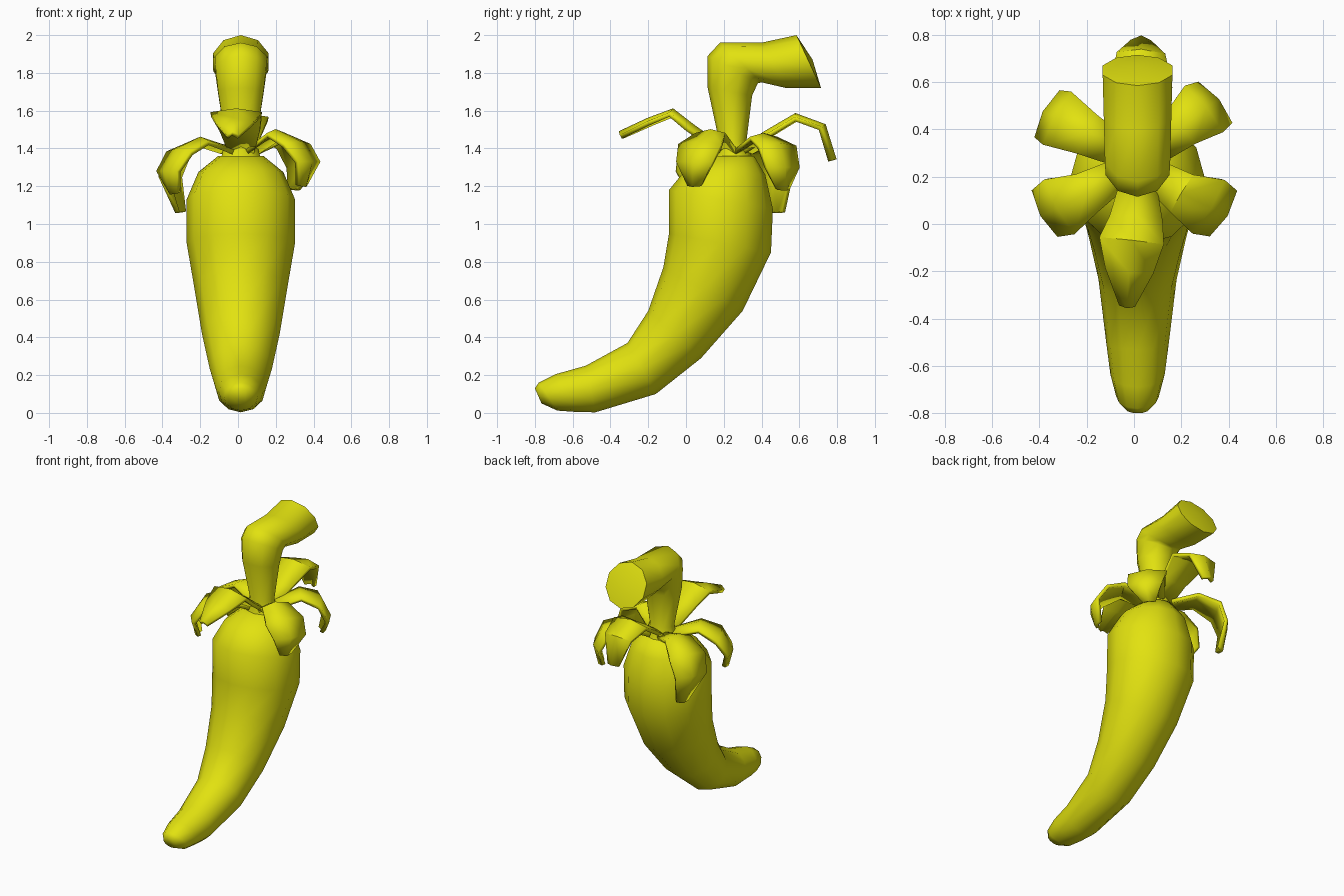
import bpy, bmesh, math
from mathutils import Vector

yellow = bpy.data.materials.new("pepper yellow")
yellow.diffuse_color = (0.76, 0.76, 0.005, 1)
CX = 0.015


def finish(name, bm, angle):
    bmesh.ops.recalc_face_normals(bm, faces=bm.faces)
    me = bpy.data.meshes.new(name)
    bm.to_mesh(me)
    bm.free()
    me.materials.append(yellow)
    ob = bpy.data.objects.new(name, me)
    bpy.context.collection.objects.link(ob)
    bpy.ops.object.select_all(action='DESELECT')
    ob.select_set(True)
    bpy.context.view_layer.objects.active = ob
    bpy.ops.object.shade_smooth_by_angle(angle=math.radians(angle))
    return ob


def tube(name, rings, sides, end=None):
    """Loft elliptical rings: front y, z, back y, z, half width in x."""
    bm = bmesh.new()
    loops = []
    for fy, fz, by, bz, rx in rings:
        front, back = Vector((CX, fy, fz)), Vector((CX, by, bz))
        mid, half = (front + back) / 2, (front - back) / 2
        loops.append([bm.verts.new(mid + half * math.cos(t) + Vector((rx * math.sin(t), 0, 0)))
                      for t in (math.tau * i / sides for i in range(sides))])
    for a, b in zip(loops, loops[1:]):
        for i in range(sides):
            j = (i + 1) % sides
            bm.faces.new((a[i], a[j], b[j], b[i]))
    bm.faces.new(loops[0])
    if end:
        tip = bm.verts.new(end)
        for i in range(sides):
            bm.faces.new((loops[-1][i], loops[-1][(i + 1) % sides], tip))
    else:
        bm.faces.new(loops[-1])
    return finish(name, bm, 60)


def leaf(name, path, widths):
    """Curled sepal: a slightly arched strip along a path, then thickened."""
    bm = bmesh.new()
    pts = [Vector(p) for p in path]
    out = pts[2] - pts[0]
    side = Vector((-out.y, out.x, 0)).normalized()
    rows = []
    for i, (p, w) in enumerate(zip(pts, widths)):
        t = pts[min(i + 1, len(pts) - 1)] - pts[max(i - 1, 0)]
        up = t.cross(side).normalized()
        if i < 2 and up.z < 0:
            up = -up
        rows.append([bm.verts.new(p + side * w * s - up * 0.02 * abs(s)) for s in (-1, 0, 1)])
    for a, b in zip(rows, rows[1:]):
        for k in range(2):
            bm.faces.new((a[k], a[k + 1], b[k + 1], b[k]))
    ob = finish(name, bm, 50)
    mod = ob.modifiers.new("thickness", 'SOLIDIFY')
    mod.thickness = 0.025
    mod.offset = 0


# Curved fruit, from tip to shoulder
tube("fruit", [
    (-0.80, 0.13, -0.765, 0.05, 0.05),
    (-0.78, 0.16, -0.68, 0.012, 0.09),
    (-0.69, 0.205, -0.58, 0.005, 0.115),
    (-0.53, 0.25, -0.48, 0.003, 0.132),
    (-0.31, 0.37, -0.16, 0.10, 0.165),
    (-0.20, 0.54, 0.08, 0.29, 0.205),
    (-0.12, 0.77, 0.30, 0.54, 0.245),
    (-0.09, 0.95, 0.45, 0.85, 0.287),
    (-0.09, 1.18, 0.46, 1.08, 0.287),
    (0.00, 1.29, 0.42, 1.26, 0.225),
    (0.11, 1.36, 0.36, 1.36, 0.12),
], 12)

# Bent stalk with a flared end
tube("stalk", [
    (0.15, 1.35, 0.35, 1.35, 0.11),
    (0.175, 1.44, 0.32, 1.44, 0.085),
    (0.115, 1.72, 0.35, 1.68, 0.127),
    (0.115, 1.89, 0.38, 1.745, 0.142),
    (0.18, 1.96, 0.40, 1.75, 0.145),
    (0.40, 1.96, 0.53, 1.72, 0.15),
    (0.585, 2.00, 0.715, 1.72, 0.155),
], 10, (CX, 0.67, 1.87))

# Six sepals around the stalk
leaf("front_sepal", [(0.02, 0.20, 1.40), (0.01, 0.03, 1.52), (-0.01, -0.07, 1.60),
                     (-0.02, -0.20, 1.55), (-0.03, -0.35, 1.48)],
     (0.07, 0.11, 0.135, 0.10, 0.03))
leaf("back_sepal", [(0.02, 0.30, 1.40), (0.03, 0.42, 1.48), (0.03, 0.58, 1.575),
                    (0.03, 0.73, 1.52), (0.03, 0.785, 1.34)],
     (0.07, 0.09, 0.13, 0.10, 0.04))
leaf("front_right_sepal", [(0.07, 0.22, 1.40), (0.20, 0.13, 1.49), (0.32, 0.07, 1.43),
                           (0.385, 0.04, 1.33), (0.35, 0.04, 1.20)],
     (0.06, 0.09, 0.13, 0.11, 0.04))
leaf("front_left_sepal", [(-0.05, 0.22, 1.40), (-0.20, 0.13, 1.45), (-0.32, 0.07, 1.39),
                          (-0.385, 0.04, 1.28), (-0.35, 0.04, 1.16)],
     (0.06, 0.09, 0.13, 0.11, 0.04))
leaf("back_right_sepal", [(0.07, 0.30, 1.40), (0.20, 0.41, 1.47), (0.30, 0.49, 1.42),
                          (0.35, 0.52, 1.30), (0.31, 0.52, 1.18)],
     (0.06, 0.09, 0.125, 0.11, 0.04))
leaf("back_left_sepal", [(-0.05, 0.30, 1.40), (-0.20, 0.38, 1.45), (-0.33, 0.45, 1.38),
                         (-0.375, 0.47, 1.25), (-0.32, 0.49, 1.06)],
     (0.06, 0.09, 0.125, 0.11, 0.04))
